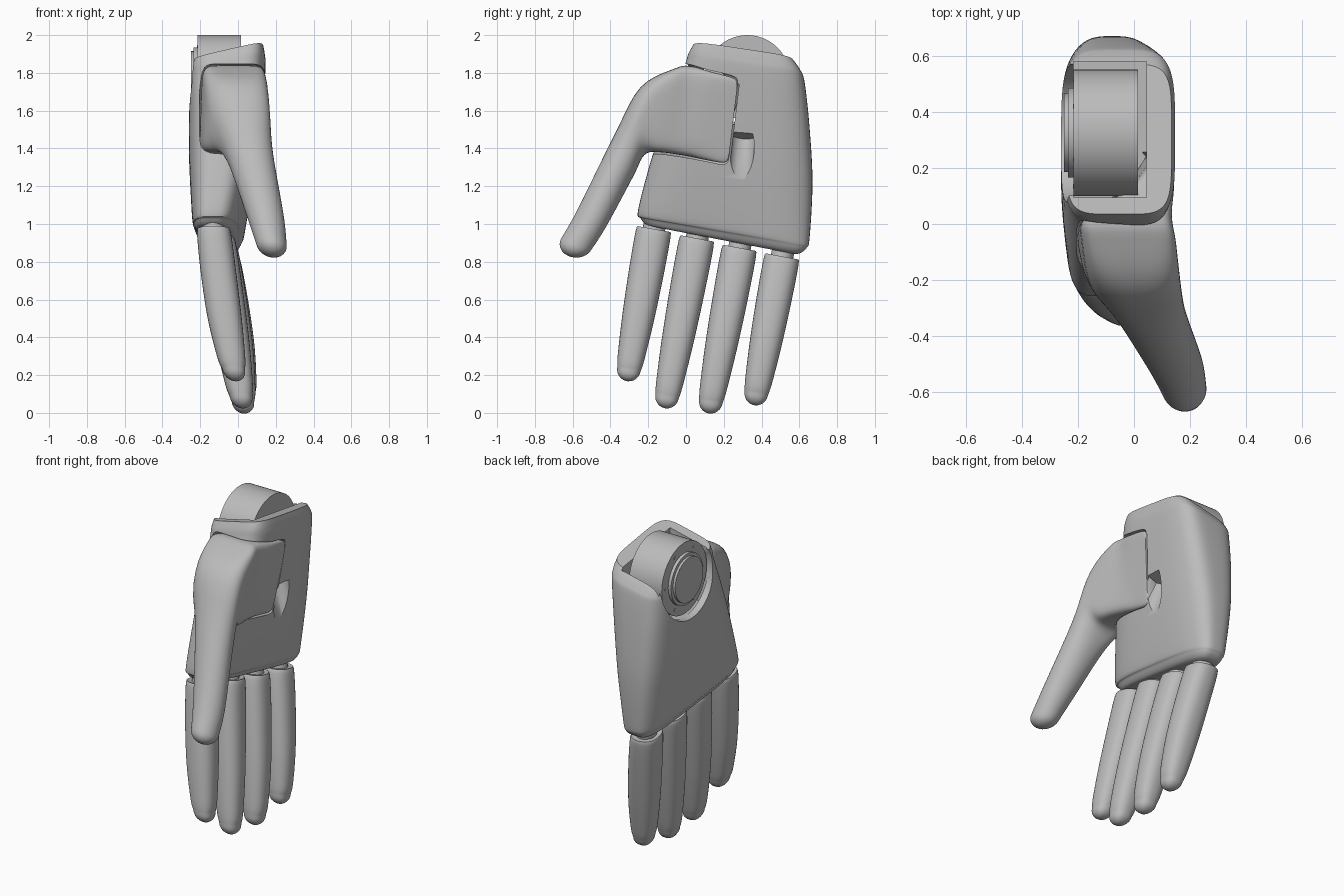
import bpy, bmesh, math
from mathutils import Vector, Matrix

if "Cube" in bpy.data.objects:
    bpy.data.objects.remove(bpy.data.objects["Cube"])

grey = bpy.data.materials.new("light_grey")
grey.use_nodes = True
COLOUR = (0.5, 0.5, 0.5, 1)
grey.diffuse_color = COLOUR
grey.node_tree.nodes["Principled BSDF"].inputs["Base Color"].default_value = COLOUR


def finish(name, bm):
    bmesh.ops.recalc_face_normals(bm, faces=bm.faces)
    mesh = bpy.data.meshes.new(name)
    bm.to_mesh(mesh)
    bm.free()
    mesh.materials.append(grey)
    ob = bpy.data.objects.new(name, mesh)
    bpy.context.collection.objects.link(ob)
    return ob


def select(ob):
    bpy.ops.object.select_all(action='DESELECT')
    ob.select_set(True)
    bpy.context.view_layer.objects.active = ob


def smooth(ob, angle=35):
    select(ob)
    bpy.ops.object.shade_smooth_by_angle(angle=math.radians(angle))


def section(low, high, hx, power, tilt=0.0):
    """Cross-section: centre, half axis from low to high, half axis along x, squareness."""
    low, high = Vector(low), Vector(high)
    return [(low + high) / 2, (high - low) / 2, Vector((hx, 0, tilt * hx)), power]


def blend(a, b, c, d, t):
    """Smooth interpolation between b and c."""
    return 0.5 * (2 * b + (c - a) * t + (2 * a - 5 * b + 4 * c - d) * t * t
                  + (3 * b - a - 3 * c + d) * t ** 3)


def loft(name, secs, dome=0.0, steps=5, sides=40, grow=0.0):
    rings = []
    for i in range(len(secs) - 1):
        four = [secs[max(i - 1, 0)], secs[i], secs[i + 1], secs[min(i + 2, len(secs) - 1)]]
        for k in range(steps):
            rings.append([blend(*column, k / steps) for column in zip(*four)])
    rings.append(list(secs[-1]))
    rings[0][0] = rings[0][0] + (rings[0][0] - rings[1][0]).normalized() * grow
    # rounded end
    if dome:
        c, u, v, p = rings[-1]
        ahead = (c - rings[-2][0]).normalized()
        for k in range(1, 7):
            a = k / 6.3 * math.pi / 2
            rings.append([c + ahead * dome * math.sin(a), u * math.cos(a), v * math.cos(a), p])
    bm = bmesh.new()
    loops = []
    for c, u, v, p in rings:
        u = u + u.normalized() * grow
        v = v + v.normalized() * grow
        loop = []
        for s in range(sides):
            a = math.tau * (s + 0.5) / sides
            ca, sa = math.cos(a), math.sin(a)
            loop.append(bm.verts.new(c + u * math.copysign(abs(ca) ** (2 / p), ca)
                                     + v * math.copysign(abs(sa) ** (2 / p), sa)))
        loops.append(loop)
    for a, b in zip(loops, loops[1:]):
        for s in range(sides):
            n = (s + 1) % sides
            bm.faces.new((a[s], a[n], b[n], b[s]))
    bm.faces.new(loops[0])
    bm.faces.new(loops[-1])
    return finish(name, bm)


def cylinder(name, start, end, radius, sides=64):
    start, end = Vector(start), Vector(end)
    axis = end - start
    bm = bmesh.new()
    place = Matrix.Translation((start + end) / 2) @ axis.to_track_quat('Z', 'Y').to_matrix().to_4x4()
    bmesh.ops.create_cone(bm, cap_ends=True, segments=sides, radius1=radius, radius2=radius,
                          depth=axis.length, matrix=place)
    return finish(name, bm)


def box(name, low, high):
    bm = bmesh.new()
    low, high = Vector(low), Vector(high)
    place = Matrix.Translation((low + high) / 2) @ Matrix.Diagonal((high - low).to_4d())
    bmesh.ops.create_cube(bm, size=1, matrix=place)
    return finish(name, bm)


def cut(ob, cutter):
    cutter.hide_render = True
    mod = ob.modifiers.new("cut", 'BOOLEAN')
    mod.operation = 'DIFFERENCE'
    mod.solver = 'EXACT'
    mod.object = cutter
    select(ob)
    bpy.ops.object.modifier_apply(modifier=mod.name)
    bpy.data.objects.remove(cutter)


# Palm shell: slanted, rounded sections from knuckles to wrist, skewed along the knuckle row
def palm_section(y0, z0, y1, z1, x0, x1, power, tilt=0.0, skew=0.0):
    x = (x0 + x1) / 2
    return section((x - skew, y0, z0), (x + skew, y1, z1), (x1 - x0) / 2, power, tilt)


palm = loft("palm", [
    palm_section(-0.17, 0.985, 0.58, 0.84, -0.17, -0.04, 4, 0, 0.03),
    palm_section(-0.21, 0.995, 0.61, 0.848, -0.2, -0.015, 4, 0, 0.03),
    palm_section(-0.24, 1.03, 0.64, 0.875, -0.218, 0.008, 3.6, 0, 0.03),
    palm_section(-0.253, 1.08, 0.655, 0.93, -0.235, 0.03, 3.3, 0, 0.025),
    palm_section(-0.17, 1.39, 0.67, 1.22, -0.257, 0.085, 3.3, 0, 0.008),
    palm_section(-0.08, 1.65, 0.655, 1.50, -0.26, 0.122, 3.6, 0.1),
    palm_section(-0.01, 1.82, 0.63, 1.73, -0.257, 0.145, 4, 0.2),
    palm_section(0.01, 1.88, 0.61, 1.79, -0.252, 0.143, 4.5, 0.22),
    palm_section(0.035, 1.925, 0.57, 1.845, -0.242, 0.134, 5, 0.23),
], sides=64)

# Thumb: a saddle plate wrapped over the palm edge that narrows to a round tip
thumb_sections = [
    section((0.056, 0.228, 1.36), (0.109, 0.272, 1.73), 0.035, 9),
    section((0.054, 0.205, 1.325), (0.114, 0.255, 1.77), 0.035, 9),
    section((0.015, 0.10, 1.34), (0.07, 0.135, 1.805), 0.08, 8),
    section((-0.04, 0.0, 1.36), (-0.015, 0.03, 1.835), 0.155, 8),
    section((-0.025, -0.14, 1.38), (-0.015, -0.055, 1.825), 0.168, 7),
    section((0.005, -0.22, 1.365), (0.012, -0.24, 1.725), 0.16, 3),
    section((0.07, -0.28, 1.25), (0.055, -0.378, 1.475), 0.124, 2.2),
    section((0.15, -0.42, 0.99), (0.142, -0.57, 1.085), 0.097, 2),
    section((0.18, -0.503, 0.86), (0.175, -0.66, 0.925), 0.08, 2),
]
cut(palm, loft("thumb_gap_cutter", thumb_sections, dome=0.06, grow=0.01))
thumb = loft("thumb", thumb_sections, dome=0.075)

# Wrist pocket, round side opening and the slot in the palm face
HUB_Y, HUB_Z = 0.325, 1.775
cut(palm, box("pocket_cutter", (-0.215, 0.095, 1.53), (0.045, 0.58, 2.2)))
cut(palm, cylinder("opening_cutter", (-0.5, HUB_Y, HUB_Z), (-0.1, HUB_Y, HUB_Z), 0.245))
cut(palm, cylinder("slot_cutter", (0.07, 0.305, 1.47), (0.145, 0.285, 1.24), 0.063, 32))
smooth(palm)
smooth(thumb)

# Wrist joint: drum with stepped rings and small bolts on the outer side
for name, x0, x1, radius in (("wrist_drum", -0.215, 0.015, 0.225),
                             ("wrist_ring", -0.235, -0.2, 0.16),
                             ("wrist_cap", -0.25, -0.22, 0.14)):
    smooth(cylinder(name, (x0, HUB_Y, HUB_Z), (x1, HUB_Y, HUB_Z), radius))
for i in range(6):
    a = math.tau * i / 6
    y, z = HUB_Y + 0.19 * math.cos(a), HUB_Z + 0.19 * math.sin(a)
    smooth(cylinder("wrist_bolt", (-0.218, y, z), (-0.2, y, z), 0.008, 12))


# Fingers: tapered, gently curled towards the palm, each on a short knuckle
def finger(name, top, tip, bend):
    top, tip = Vector(top), Vector(tip)
    along = (tip - top).normalized()
    across = Vector((0, -along.z, along.y)).normalized()
    secs = []
    for t, width, depth, curl in ((0, 0.08, 0.075, 0), (0.025, 0.094, 0.09, 0),
                                  (0.3, 0.093, 0.094, 0.8), (0.6, 0.085, 0.09, 1),
                                  (0.85, 0.072, 0.074, 0.4), (0.93, 0.063, 0.06, 0)):
        c = top.lerp(tip, t) + Vector((bend * curl, 0, 0))
        secs.append(section(c - across * width, c + across * width, depth, 2.4))
    smooth(loft(name, secs, dome=0.065, sides=32))
    smooth(cylinder(name + "_knuckle", top - along * 0.09, top + along * 0.03, 0.06, 24))


finger("index_finger", (-0.13, -0.17, 0.97), (-0.015, -0.312, 0.175), -0.008)
finger("middle_finger", (-0.105, 0.058, 0.92), (0.025, -0.112, 0.025), -0.003)
finger("ring_finger", (-0.09, 0.283, 0.87), (0.035, 0.12, 0.0), 0.005)
finger("little_finger", (-0.08, 0.508, 0.825), (0.04, 0.362, 0.05), 0.005)
